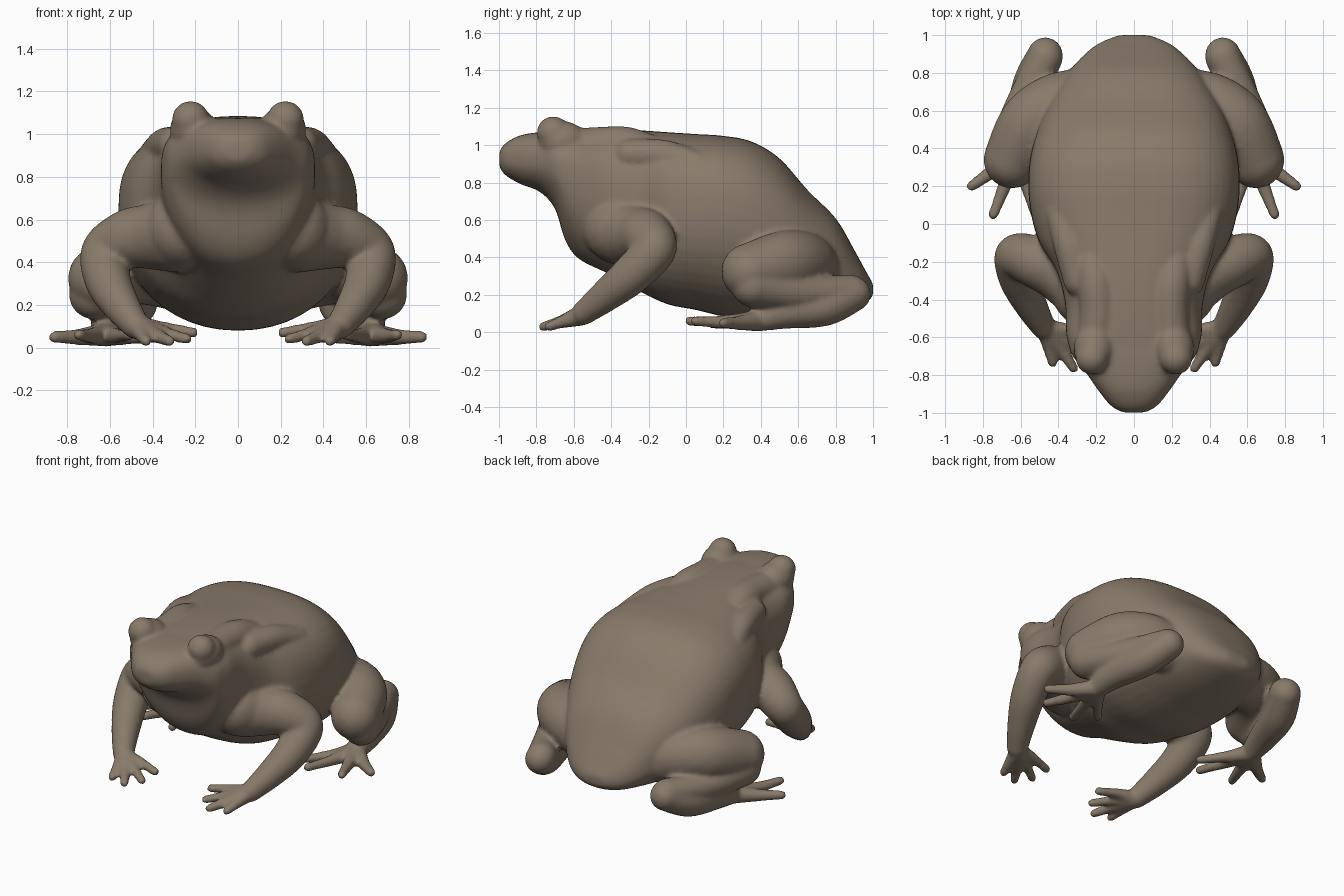
import bpy, bmesh, math

verts, faces = [], []

# Template sphere, copied for every rounded form
tmp = bmesh.new()
bmesh.ops.create_icosphere(tmp, subdivisions=3, radius=1)
tmp.verts.index_update()
ball_verts = [tuple(v.co) for v in tmp.verts]
ball_faces = [[v.index for v in f.verts] for f in tmp.faces]
tmp.free()


def catmull(a, b, c, d, t):
    return [0.5 * (2 * q + (r - p) * t + (2 * p - 5 * q + 4 * r - s) * t * t
                   + (3 * q - p - 3 * r + s) * t ** 3) for p, q, r, s in zip(a, b, c, d)]


def smooth_path(pts, steps):
    out = []
    for i in range(len(pts) - 1):
        a, d = pts[max(i - 1, 0)], pts[min(i + 2, len(pts) - 1)]
        out += [catmull(a, pts[i], pts[i + 1], d, k / steps) for k in range(steps)]
    return out + [list(pts[-1])]


def ball(x, y, z, r, long=1):
    """Ball on both sides, optionally stretched along y."""
    for s in (1, -1):
        n = len(verts)
        verts.extend((s * x + r * a, y + r * long * b, z + r * c) for a, b, c in ball_verts)
        faces.extend([n + i for i in f] for f in ball_faces)


def limb(pts, steps=7):
    """Rounded tapering limb on both sides, points are (x, y, z, radius)."""
    for p in smooth_path(pts, steps):
        ball(*p)


# Head and trunk: lofted sections (y, half width, bottom, widest height, top)
sections = [
    (-.998, .06, .88, .93, .97), (-.96, .125, .835, .92, 1.015), (-.88, .19, .79, .92, 1.055),
    (-.78, .26, .75, .91, 1.07), (-.70, .325, .66, .89, 1.075), (-.645, .345, .49, .88, 1.075),
    (-.57, .36, .39, .85, 1.08), (-.42, .365, .315, .76, 1.085), (-.25, .41, .22, .68, 1.08),
    (-.10, .50, .15, .65, 1.07), (.05, .545, .12, .65, 1.06), (.20, .56, .085, .65, 1.05),
    (.35, .55, .08, .60, 1.02), (.50, .51, .09, .52, .93), (.65, .445, .10, .44, .76),
    (.80, .35, .12, .36, .61), (.90, .26, .14, .28, .44), (.96, .18, .16, .24, .33),
    (1.0, .08, .19, .22, .26)]
N = 48
loft = smooth_path(sections, 4)
for i, (y, w, zb, zm, zt) in enumerate(loft):
    for k in range(N):
        a = 2 * math.pi * k / N
        c, s = math.cos(a), math.sin(a)
        e = .77 if s > 0 else .95
        h = (zt - zm) if s > 0 else (zm - zb)
        verts.append((w * math.copysign(abs(c) ** e, c), y,
                      zm + h * math.copysign(abs(s) ** e, s)))
        if i:
            p, q, j = (i - 1) * N, i * N, (k + 1) % N
            faces.append([p + k, p + j, q + j, q + k])
faces.append(list(range(N)))
faces.append(list(range(len(verts) - N, len(verts))))
for f in faces[:-1]:
    f.reverse()
for f in faces[:-2]:
    f.reverse()

# Eyes, brows and low back ridges
ball(.222, -.71, 1.068, .088)
ball(.21, -.66, 1.02, .11, 1.2)
limb([(.20, -.60, .99, .10), (.19, -.45, 1.0, .10), (.20, -.32, 1.0, .10), (.22, -.2, .97, .09)], 5)
limb([(.29, -.30, .95, .085), (.34, -.12, .945, .085), (.40, .06, .90, .07)])

# Front legs with shoulder
ball(.25, -.34, .55, .19, 1.1)
limb([(.28, -.32, .53, .18), (.40, -.25, .52, .155), (.51, -.205, .51, .14),
      (.62, -.172, .44, .118), (.607, -.29, .31, .108), (.545, -.43, .195, .087),
      (.48, -.545, .105, .066)])
wrist = (.46, -.56, .09, .056)
for mid, tip in [((.45, -.65, .06, .036), (.43, -.735, .03, .027)),
                 ((.38, -.67, .055, .036), (.32, -.765, .03, .027)),
                 ((.35, -.62, .07, .034), (.24, -.69, .04, .027)),
                 ((.35, -.56, .09, .034), (.21, -.59, .07, .027))]:
    limb([wrist, mid, tip])

# Hind legs: thigh, shank folded back to the heel, long foot forward
limb([(.30, .66, .34, .165), (.43, .62, .37, .17), (.55, .52, .37, .172),
      (.645, .34, .325, .152)])
limb([(.675, .36, .25, .118), (.60, .60, .21, .095), (.47, .88, .215, .094)], 10)
limb([(.47, .895, .205, .094), (.54, .74, .135, .103), (.60, .52, .105, .088),
      (.62, .38, .065, .062)])
sole = (.62, .39, .062, .058)
for mid, tip in [((.75, .28, .05, .039), (.86, .20, .05, .029)),
                 ((.69, .19, .055, .037), (.745, .05, .06, .028)),
                 ((.57, .21, .055, .037), (.51, .02, .06, .028)),
                 ((.52, .27, .05, .037), (.41, .14, .045, .028))]:
    limb([sole, mid, tip], 9)

# One continuous skin
mesh = bpy.data.meshes.new("toad_body")
mesh.from_pydata(verts, [], faces)
toad = bpy.data.objects.new("toad_body", mesh)
bpy.context.collection.objects.link(toad)
skin = bpy.data.materials.new("brown_skin")
skin.diffuse_color = (.25, .197, .145, 1)
mesh.materials.append(skin)
remesh = toad.modifiers.new("skin", 'REMESH')
remesh.mode = 'VOXEL'
remesh.voxel_size = .013
remesh.use_smooth_shade = True
soft = toad.modifiers.new("soften", 'SMOOTH')
soft.factor = .5
soft.iterations = 8
